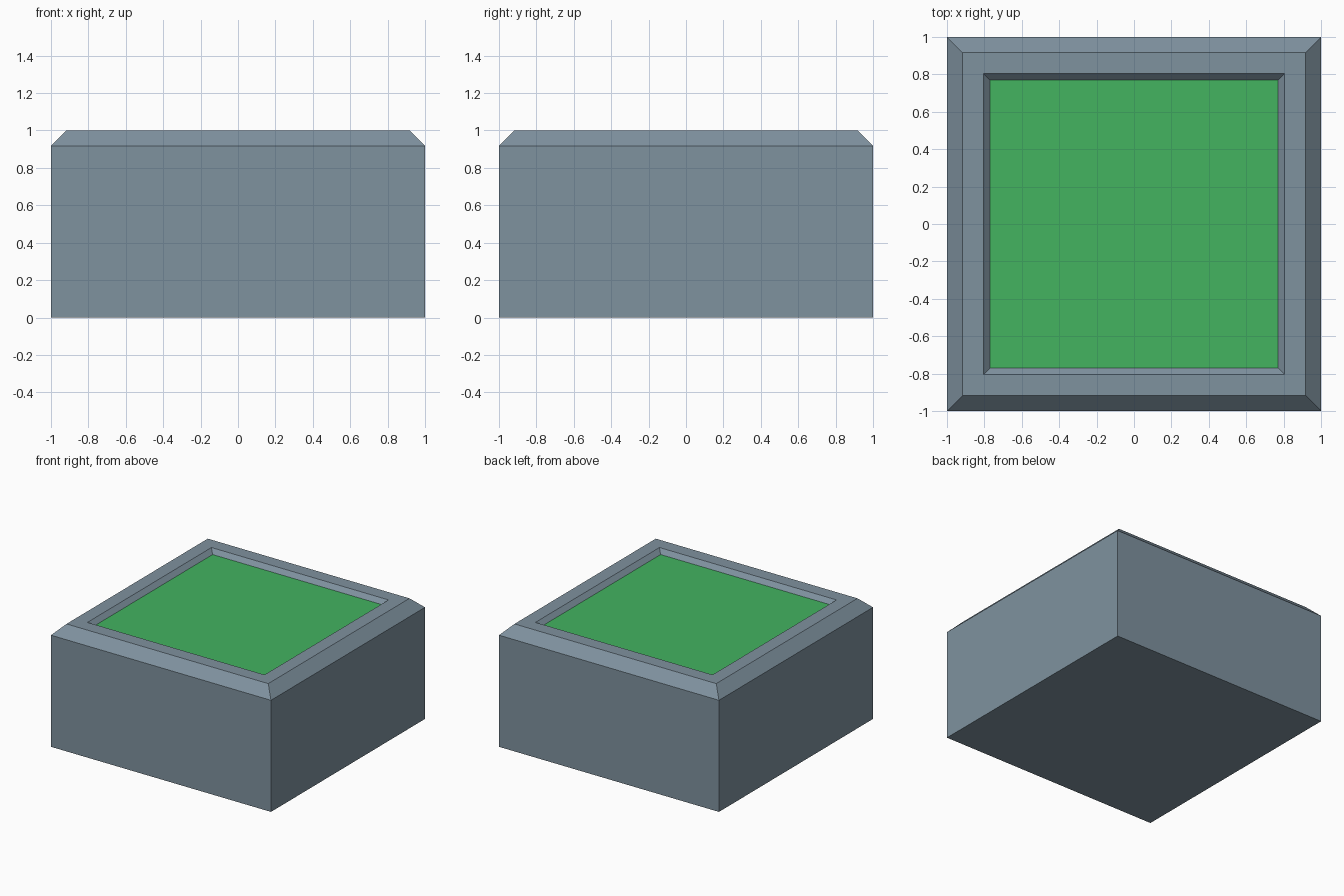
import bpy
import bmesh

if "Cube" in bpy.data.objects:
    bpy.data.objects.remove(bpy.data.objects["Cube"])


def srgb(r, g, b):
    """Convert 0-255 sRGB to a linear RGBA tuple."""
    lin = [((c / 255 + 0.055) / 1.055) ** 2.4 for c in (r, g, b)]
    return (*lin, 1.0)


def material(name, rgb):
    mat = bpy.data.materials.new(name)
    mat.diffuse_color = srgb(*rgb)
    mat.use_nodes = True
    mat.node_tree.nodes["Principled BSDF"].inputs["Base Color"].default_value = mat.diffuse_color
    return mat


# Square rings (half width, height) from the base, over the bevel, into the recess
PROFILE = [(1.0, 0.0), (1.0, 0.917), (0.917, 1.0), (0.805, 1.0), (0.77, 0.965)]

bm = bmesh.new()
rings = [[bm.verts.new((sx * w, sy * w, z))
          for sx, sy in ((-1, -1), (1, -1), (1, 1), (-1, 1))]
         for w, z in PROFILE]

# Side walls, bevel, rim and recess walls
for low, high in zip(rings, rings[1:]):
    for i in range(4):
        j = (i + 1) % 4
        bm.faces.new((low[i], low[j], high[j], high[i]))

# Closed underside and coloured recess floor
bm.faces.new(reversed(rings[0]))
panel = bm.faces.new(rings[-1])
panel.material_index = 1

mesh = bpy.data.meshes.new("button_block")
bm.to_mesh(mesh)
bm.free()
mesh.materials.append(material("slate_grey", (127, 146, 159)))
mesh.materials.append(material("green", (67, 179, 96)))

block = bpy.data.objects.new("button_block", mesh)
bpy.context.collection.objects.link(block)
